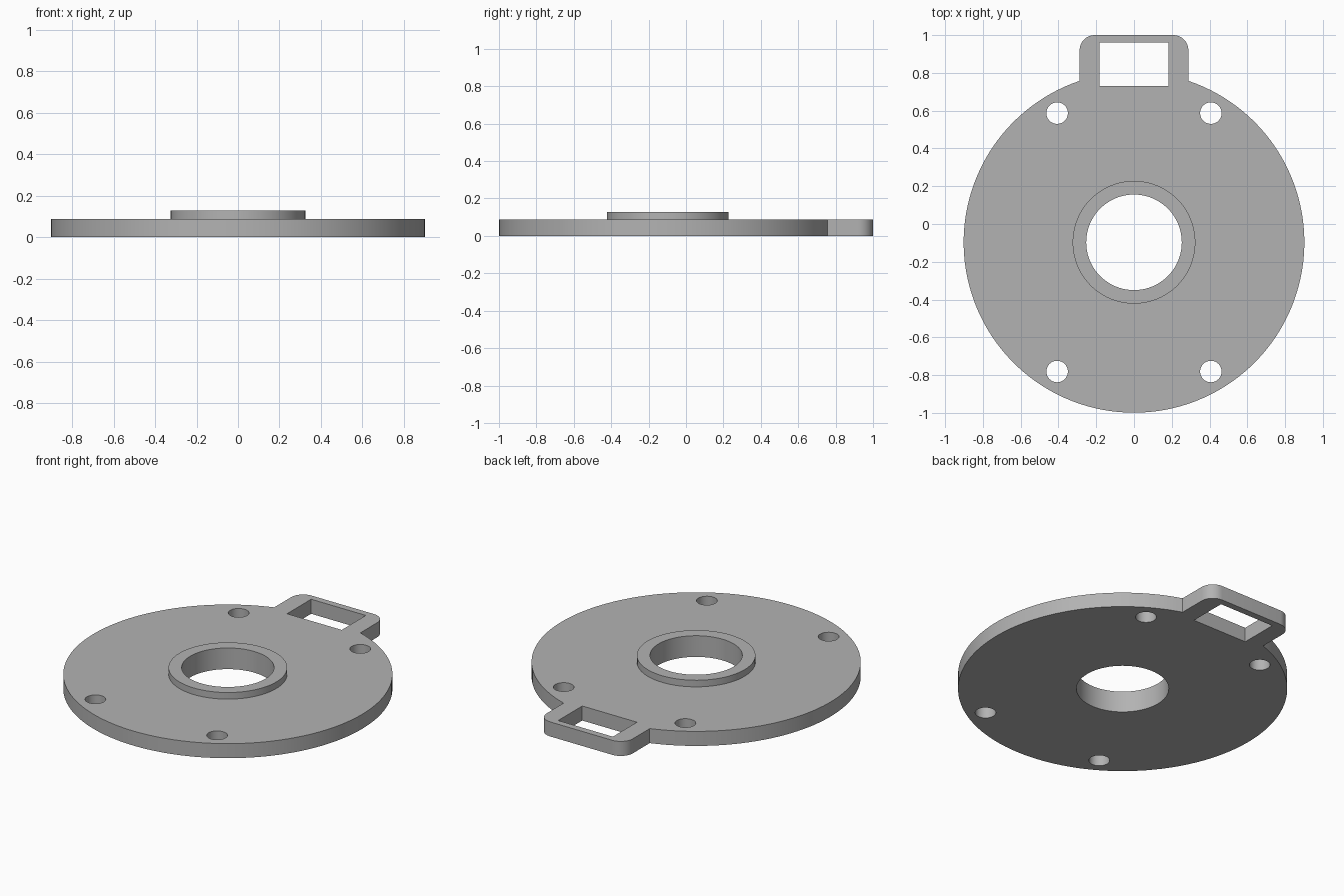
import bpy, bmesh
from math import pi, cos, sin, asin, sqrt, radians

cube = bpy.data.objects.get("Cube")
if cube:
    bpy.data.objects.remove(cube, do_unlink=True)

CY = -0.097           # centre of the disc
DISC_R = 0.902
PLATE_H, COLLAR_H = 0.088, 0.128
TAB_X, TAB_R = 0.288, 0.08
BORE_R, COLLAR_R = 0.253, 0.325

grey = bpy.data.materials.new("Plain grey")
grey.use_nodes = True
grey.diffuse_color = (0.45, 0.45, 0.45, 1)
grey.node_tree.nodes["Principled BSDF"].inputs["Base Color"].default_value = (0.45, 0.45, 0.45, 1)


def arc(cx, cy, r, start, end, n):
    return [(cx + r * cos(start + (end - start) * i / n),
             cy + r * sin(start + (end - start) * i / n)) for i in range(n + 1)]


def circle(cx, cy, r, n):
    return arc(cx, cy, r, 0, 2 * pi, n)[:-1]


def plate(name, loops, z0, z1):
    """Extrude closed outlines; inner loops become through holes."""
    curve = bpy.data.curves.new(name, "CURVE")
    curve.dimensions = "2D"
    curve.fill_mode = "BOTH"
    curve.extrude = (z1 - z0) / 2
    for loop in loops:
        spline = curve.splines.new("POLY")
        spline.points.add(len(loop) - 1)
        for point, (x, y) in zip(spline.points, loop):
            point.co = (x, y, 0, 1)
        spline.use_cyclic_u = True
    helper = bpy.data.objects.new(name + "_outline", curve)
    bpy.context.collection.objects.link(helper)
    graph = bpy.context.evaluated_depsgraph_get()
    mesh = bpy.data.meshes.new_from_object(helper.evaluated_get(graph))
    bpy.data.objects.remove(helper, do_unlink=True)

    bm = bmesh.new()
    bm.from_mesh(mesh)
    bmesh.ops.remove_doubles(bm, verts=bm.verts, dist=1e-5)
    bmesh.ops.translate(bm, verts=bm.verts, vec=(0, 0, (z0 + z1) / 2))
    bmesh.ops.recalc_face_normals(bm, faces=bm.faces)
    bm.to_mesh(mesh)
    bm.free()
    mesh.materials.clear()
    mesh.materials.append(grey)
    obj = bpy.data.objects.new(name, mesh)
    bpy.context.collection.objects.link(obj)
    bpy.ops.object.select_all(action="DESELECT")
    obj.select_set(True)
    bpy.context.view_layer.objects.active = obj
    bpy.ops.object.shade_smooth_by_angle(angle=radians(30))
    return obj


# Disc outline running round from one side of the tab to the other
join = pi / 2 - asin(TAB_X / DISC_R)
outline = arc(0, CY, DISC_R, join, pi - join - 2 * pi, 120)
outline += arc(-TAB_X + TAB_R, 1 - TAB_R, TAB_R, pi, pi / 2, 10)
outline += arc(TAB_X - TAB_R, 1 - TAB_R, TAB_R, pi / 2, 0, 10)

# Strap slot, central bore and four screw holes
bore = circle(0, CY, BORE_R, 80)
slot = [(-0.183, 0.73), (0.183, 0.73), (0.183, 0.96), (-0.183, 0.96)]
screws = [circle(sx * 0.407, CY + sy * 0.684, 0.057, 32)
          for sx in (-1, 1) for sy in (-1, 1)]

plate("base_plate", [outline, bore, slot] + screws, 0, PLATE_H)

# Raised collar around the bore
plate("bore_collar", [circle(0, CY, COLLAR_R, 80), bore], PLATE_H, COLLAR_H)
